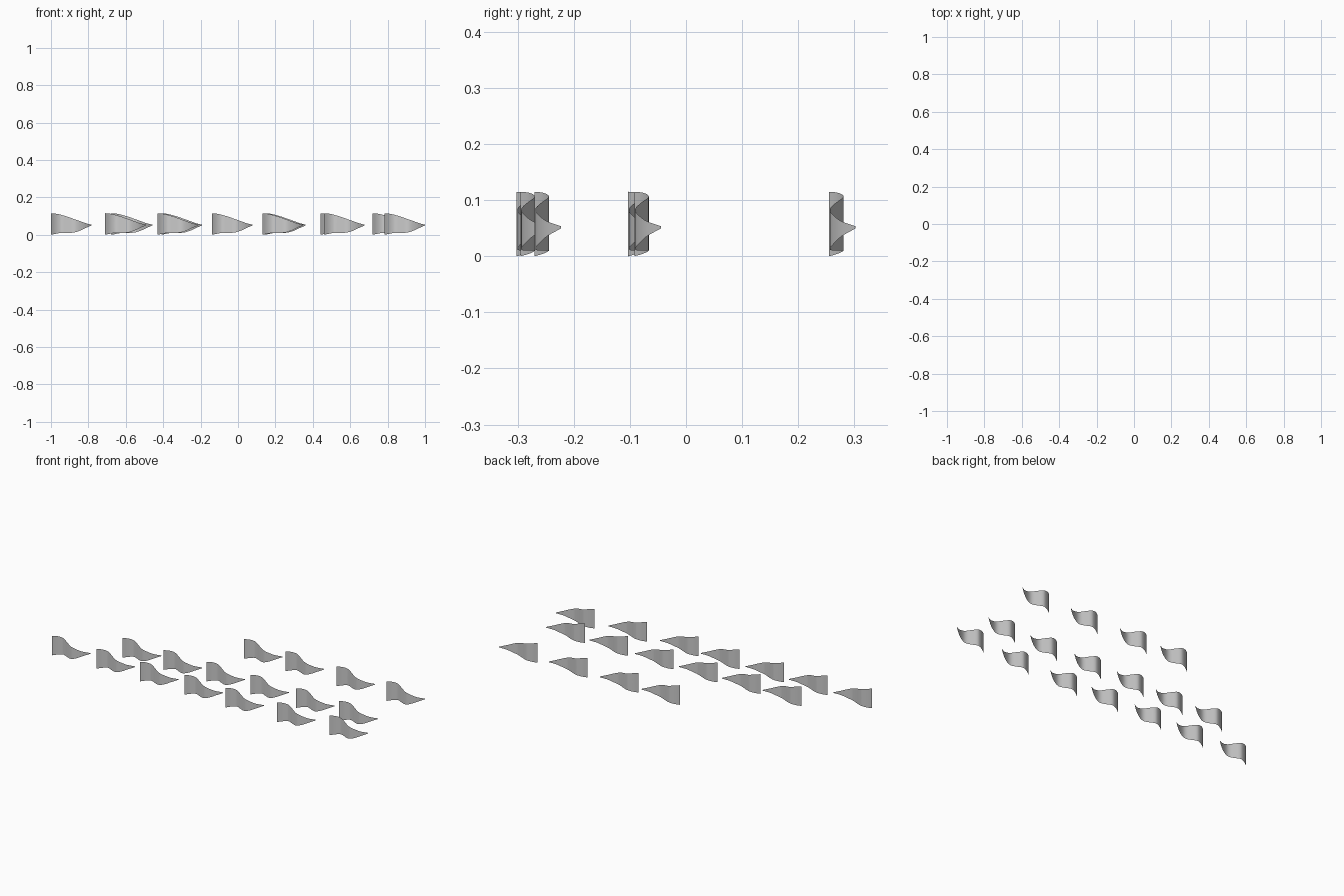
import bpy
from mathutils import Vector

if "Cube" in bpy.data.objects:
    bpy.data.objects.remove(bpy.data.objects["Cube"])

# Pennant stations along its length: x, y (wave), top z, bottom z
STATIONS = [
    (0.000, 0.000, 0.115, 0.003), (0.020, 0.014, 0.1135, 0.007),
    (0.040, 0.023, 0.110, 0.011), (0.060, 0.025, 0.105, 0.0135),
    (0.090, 0.013, 0.096, 0.013), (0.115, 0.003, 0.087, 0.014),
    (0.135, 0.002, 0.080, 0.018), (0.160, 0.010, 0.071, 0.027),
    (0.185, 0.023, 0.062, 0.039), (0.217, 0.047, 0.0535, 0.0525)]
STEPS = 4

# Rows of pennants: hoist edge (x, y)
BACK = [(x, 0.255) for x in (-0.14, 0.13, 0.46, 0.783)]
MIDDLE = [(-0.675, -0.103), (-0.41, -0.103)] + [(x, -0.092) for x in (-0.14, 0.145, 0.44, 0.72)]
FRONT = [(-1.0, -0.295), (-0.71, -0.295), (-0.43, -0.295), (-0.14, -0.295),
         (0.13, -0.302), (0.46, -0.295), (0.783, -0.27)]


def smooth_stations():
    """Catmull-Rom curve through the stations."""
    p = [Vector(s) for s in STATIONS]
    p = [2 * p[0] - p[1]] + p + [2 * p[-1] - p[-2]]
    out = []
    for i in range(1, len(p) - 2):
        a, b, c, d = p[i - 1:i + 3]
        for k in range(STEPS):
            t = k / STEPS
            out.append(0.5 * (2 * b + (c - a) * t + (2 * a - 5 * b + 4 * c - d) * t * t
                              + (3 * b - a - 3 * c + d) * t ** 3))
    return out + [p[-2]]


# Shared cloth sheet
verts, faces = [], []
for x, y, top, bottom in smooth_stations():
    verts += [(x, y, bottom - 0.003), (x, y, (top + bottom) / 2 - 0.0015), (x, y, top)]
for i in range(len(verts) // 3 - 1):
    for j in range(2):
        a = 3 * i + j
        faces.append((a, a + 3, a + 4, a + 1))
mesh = bpy.data.meshes.new("pennant")
mesh.from_pydata(verts, [], faces)
mesh.shade_smooth()

# Place every pennant
for row, places in (("back", BACK), ("middle", MIDDLE), ("front", FRONT)):
    for n, (x, y) in enumerate(places, 1):
        flag = bpy.data.objects.new(f"{row}_row_pennant_{n}", mesh)
        flag.location = (x, y, 0)
        bpy.context.collection.objects.link(flag)
